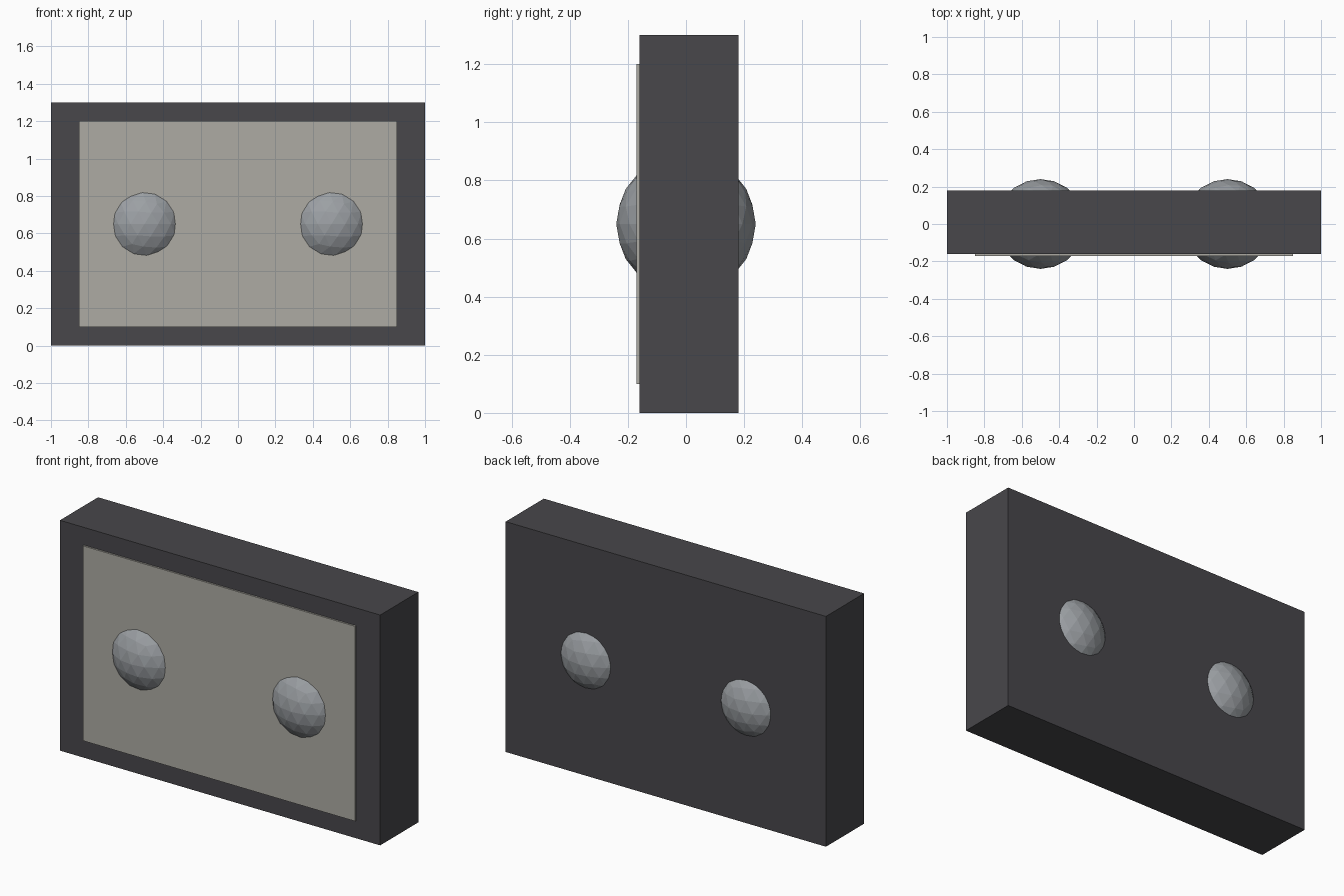
import bpy

if "Cube" in bpy.data.objects:
    bpy.data.objects.remove(bpy.data.objects["Cube"])


def material(name, rgb):
    m = bpy.data.materials.new(name)
    m.diffuse_color = (*rgb, 1)
    m.use_nodes = True
    m.node_tree.nodes["Principled BSDF"].inputs["Base Color"].default_value = m.diffuse_color
    return m


def box(name, lo, hi, mat):
    centre = [(a + b) / 2 for a, b in zip(lo, hi)]
    bpy.ops.mesh.primitive_cube_add(size=1, location=centre)
    ob = bpy.context.object
    ob.name = name
    ob.scale = [b - a for a, b in zip(lo, hi)]
    bpy.ops.object.transform_apply(location=False, rotation=False, scale=True)
    ob.data.materials.append(mat)
    return ob


dark = material("dark_grey", (0.065, 0.063, 0.07))
pale = material("pale_grey", (0.42, 0.41, 0.37))
steel = material("steel_grey", (0.33, 0.35, 0.37))

# Main slab and thin raised front panel
box("body", (-1, -0.16, 0), (1, 0.18, 1.3), dark)
box("front_panel", (-0.85, -0.17, 0.1), (0.85, -0.155, 1.2), pale)

# Faceted balls set through the slab, bulging on both faces
for side, x in (("left", -0.5), ("right", 0.5)):
    bpy.ops.mesh.primitive_ico_sphere_add(subdivisions=3, radius=0.24, location=(x, 0, 0.65))
    ball = bpy.context.object
    ball.name = side + "_ball"
    ball.data.materials.append(steel)
